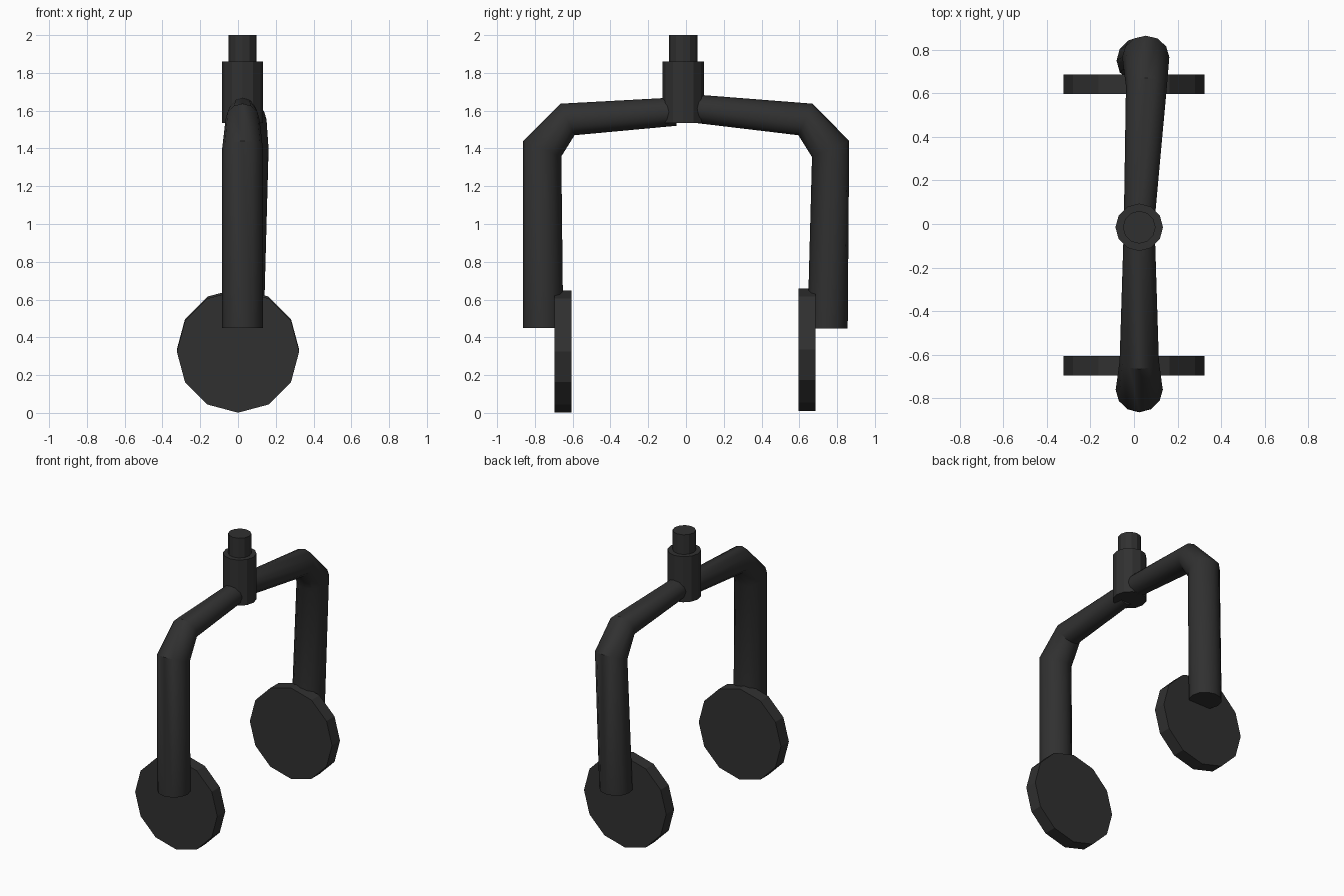
import bpy, bmesh, math
from mathutils import Vector, Matrix

if "Cube" in bpy.data.objects:
    bpy.data.objects.remove(bpy.data.objects["Cube"])

mat = bpy.data.materials.new("dark_grey")
mat.diffuse_color = (0.03, 0.03, 0.03, 1)
mat.use_nodes = True
mat.node_tree.nodes["Principled BSDF"].inputs["Base Color"].default_value = mat.diffuse_color
SIDES = 12


def finish(name, bm):
    bmesh.ops.recalc_face_normals(bm, faces=bm.faces[:])
    me = bpy.data.meshes.new(name)
    bm.to_mesh(me)
    bm.free()
    me.materials.append(mat)
    ob = bpy.data.objects.new(name, me)
    bpy.context.collection.objects.link(ob)
    return ob


def cylinder(name, centre, radius, depth, turn=Matrix()):
    bm = bmesh.new()
    bmesh.ops.create_cone(bm, cap_ends=True, segments=SIDES, radius1=radius,
                          radius2=radius, depth=depth,
                          matrix=Matrix.Translation(centre) @ turn)
    return finish(name, bm)


def tube(name, rings):
    """Each ring: centre x, x radius, outer (y, z), inner (y, z)."""
    bm = bmesh.new()
    loops = []
    for x, r, outer, inner in rings:
        o, i = Vector((x, *outer)), Vector((x, *inner))
        mid, u, v = (o + i) / 2, (o - i) / 2, Vector((r, 0, 0))
        angles = [2 * math.pi * k / SIDES for k in range(SIDES)]
        loops.append([bm.verts.new(mid + u * math.cos(a) + v * math.sin(a)) for a in angles])
    for a, b in zip(loops, loops[1:]):
        for k in range(SIDES):
            n = (k + 1) % SIDES
            bm.faces.new((a[k], a[n], b[n], b[k]))
    bm.faces.new(loops[0])
    bm.faces.new(loops[-1])
    ob = finish(name, bm)
    bpy.ops.object.select_all(action='DESELECT')
    ob.select_set(True)
    bpy.context.view_layer.objects.active = ob
    bpy.ops.object.shade_smooth_by_angle(angle=math.radians(35))


# Central stem and collar
cylinder("stem", (0.024, -0.015, 1.9), 0.075, 0.2)
cylinder("collar", (0.024, -0.015, 1.6975), 0.109, 0.325)

# Bent fork legs, from the collar outward and down
tube("front_leg", [
    (0.024, 0.072, (-0.055, 1.67), (-0.05, 1.52)),
    (0.024, 0.09, (-0.665, 1.637), (-0.59, 1.47)),
    (0.024, 0.108, (-0.862, 1.44), (-0.66, 1.358)),
    (0.024, 0.108, (-0.864, 0.45), (-0.65, 0.45))])
tube("back_leg", [
    (0.026, 0.072, (0.055, 1.685), (0.05, 1.535)),
    (0.057, 0.094, (0.67, 1.637), (0.595, 1.47)),
    (0.054, 0.108, (0.864, 1.44), (0.667, 1.355)),
    (0.028, 0.108, (0.856, 0.446), (0.643, 0.446))])

# Wheels on the inner faces of the legs
axle = Matrix.Rotation(math.radians(90), 4, 'X')
cylinder("front_wheel", (0, -0.651, 0.325), 0.324, 0.09, axle)
cylinder("back_wheel", (0, 0.641, 0.335), 0.324, 0.09, axle)
